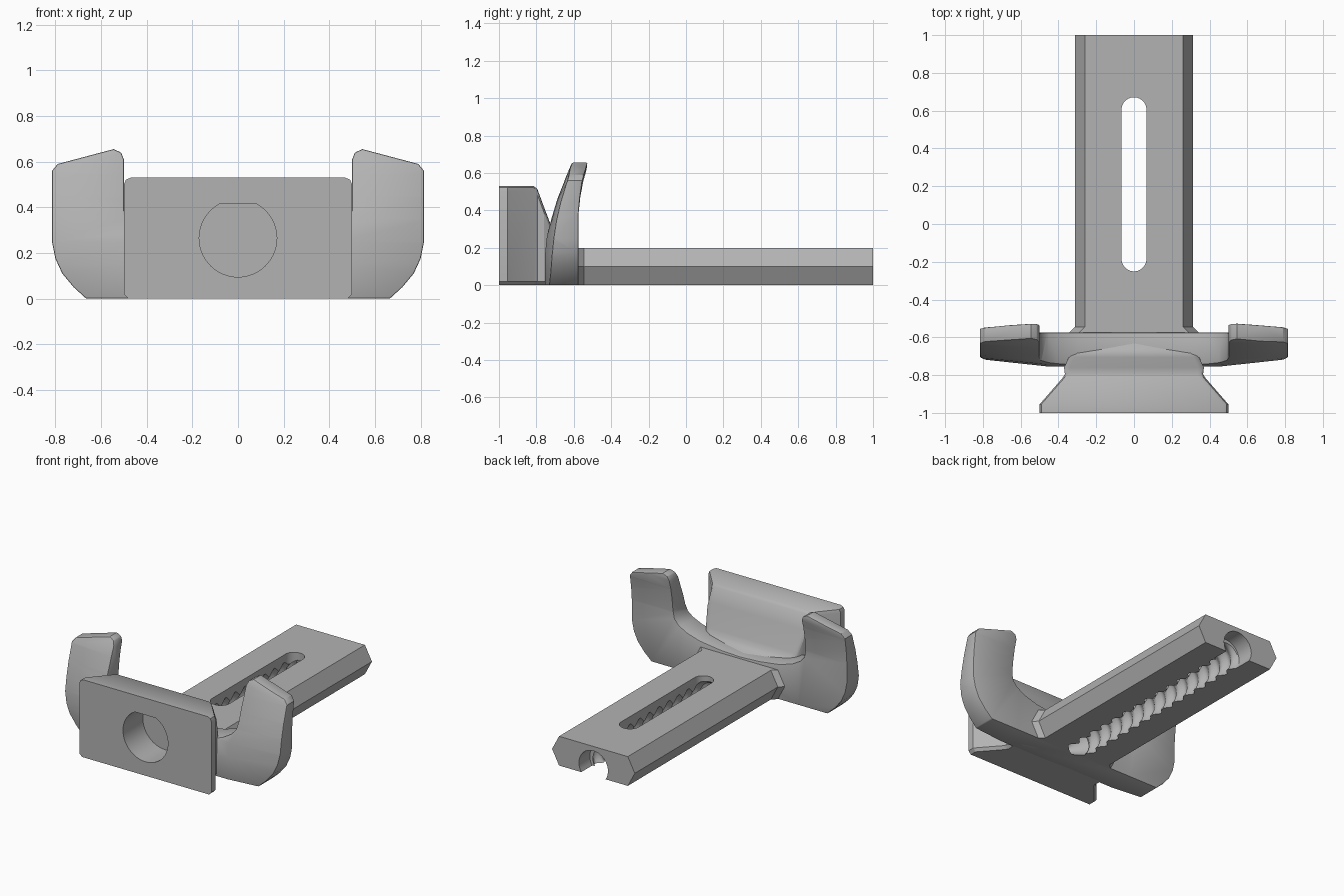
import bpy, bmesh, math
from mathutils import Vector

cube = bpy.data.objects.get("Cube")
if cube:
    bpy.data.objects.remove(cube)

grey = bpy.data.materials.new("plain grey")
grey.use_nodes = True
COLOUR = (0.45, 0.45, 0.45, 1)
grey.diffuse_color = COLOUR
grey.node_tree.nodes["Principled BSDF"].inputs["Base Color"].default_value = COLOUR


def loft(name, sections):
    """Solid skinned through matching closed sections, capped at both ends."""
    bm = bmesh.new()
    rings = [[bm.verts.new(p) for p in s] for s in sections]
    n = len(rings[0])
    for a, b in zip(rings, rings[1:]):
        for i in range(n):
            j = (i + 1) % n
            bm.faces.new((a[i], a[j], b[j], b[i]))
    bm.faces.new(rings[0])
    bm.faces.new(rings[-1])
    bmesh.ops.recalc_face_normals(bm, faces=bm.faces)
    mesh = bpy.data.meshes.new(name)
    bm.to_mesh(mesh)
    bm.free()
    ob = bpy.data.objects.new(name, mesh)
    bpy.context.collection.objects.link(ob)
    mesh.materials.append(grey)
    return ob


def apply(ob, kind, **settings):
    mod = ob.modifiers.new(kind.lower(), kind)
    for key, value in settings.items():
        setattr(mod, key, value)
    bpy.context.view_layer.objects.active = ob
    bpy.ops.object.modifier_apply(modifier=mod.name)


def combine(ob, other, operation="DIFFERENCE"):
    apply(ob, "BOOLEAN", object=other, operation=operation, solver="EXACT")


def at_y(points, y):
    return [Vector((x, y, z)) for x, z in points]


# Jaw plate: front outline with two wings and a low saddle between them
half = [(0.15, 0.22), (0.3, 0.24), (0.4, 0.27), (0.46, 0.305), (0.49, 0.34),
        (0.5, 0.39), (0.5, 0.61), (0.512, 0.64), (0.545, 0.655),
        (0.79, 0.59), (0.815, 0.56), (0.815, 0.25), (0.80, 0.175),
        (0.77, 0.11), (0.72, 0.05), (0.665, 0)]
outline = [(0, 0.213)] + half + [(-x, z) for x, z in reversed(half)]
jaw_plate = loft("jaw_plate", [at_y(outline, -0.9), at_y(outline, -0.4)])

# Curved side profile that leans the wings back and thins them outward
profile = [(-0.755, -0.1), (-0.755, 0.15), (-0.745, 0.25), (-0.725, 0.35),
           (-0.695, 0.45), (-0.655, 0.55), (-0.6, 0.68),
           (-0.52, 0.68), (-0.53, 0.62), (-0.55, 0.55), (-0.565, 0.47),
           (-0.575, 0.38), (-0.575, -0.1)]
BACK = -0.575
envelope = loft("envelope", [
    [Vector((x, BACK + (y - BACK) * s, z)) for y, z in profile]
    for x, s in ((-0.85, 0.76), (-0.45, 1), (0.45, 1), (0.85, 0.76))])
combine(jaw_plate, envelope, "INTERSECT")
apply(jaw_plate, "BEVEL", width=0.022, segments=2, limit_method="ANGLE",
      angle_limit=math.radians(42), use_clamp_overlap=True)


# Front block: rounded rectangle tapering to a neck that runs into the saddle
def block_section(y, w, top):
    r, c = 0.03, 0.02
    side = [(w - c, 0), (w, c), (w, top - r), (w - r * 0.3, top - r * 0.3),
            (w - r, top)]
    return at_y(side + [(-x, z) for x, z in reversed(side)], y)


front_block = loft("front_block", [block_section(*s) for s in (
    (-1, 0.5, 0.53), (-0.955, 0.5, 0.53), (-0.815, 0.378, 0.53),
    (-0.795, 0.366, 0.515), (-0.76, 0.37, 0.42), (-0.705, 0.345, 0.275),
    (-0.69, 0.335, 0.245), (-0.66, 0.32, 0.22), (-0.6, 0.31, 0.205))])

# Round blind socket with a flat top
socket = []
for i in range(64):
    a = math.tau * i / 64
    socket.append((0.17 * math.cos(a), min(0.265 + 0.17 * math.sin(a), 0.415)))
socket_cutter = loft("socket_cutter", [at_y(socket, -1.1), at_y(socket, -0.785)])
combine(front_block, socket_cutter)


# Rail: six-sided bar, slightly flared where it meets the plate
def rail_section(y, flare):
    w, t = 0.313 + flare, 0.26 + flare
    return at_y([(-t, 0), (t, 0), (w, 0.1), (t, 0.2), (-t, 0.2), (-w, 0.1)], y)


rail = loft("rail", [rail_section(*s) for s in (
    (-0.6, 0.035), (-0.578, 0.035), (-0.545, 0), (1, 0))])

# Threaded bore open along the underside, with a smooth mouth and a cone tip
PITCH, STEPS, SIDES = 0.105, 10, 32
START, MOUTH = -0.55, 0.88


def bore_ring(y, radius):
    ring = []
    for i in range(SIDES):
        a = math.tau * i / SIDES
        r = radius(a)
        ring.append(Vector((r * math.cos(a), y, 0.06 + r * math.sin(a))))
    return ring


def thread_radius(y):
    def radius(a):
        phase = (y / PITCH + a / math.tau) % 1
        return 0.084 + 0.026 * min(1, max(0, 3 * abs(phase - 0.5) - 0.25))
    return radius


bore = [bore_ring(-0.68, lambda a: 0.01)]
count = round((MOUTH - START) / PITCH * STEPS)
for k in range(count + 1):
    y = START + (MOUTH - START) * k / count
    bore.append(bore_ring(y, thread_radius(y)))
bore += [bore_ring(y, lambda a: 0.11) for y in (MOUTH + 0.002, 1.1)]
bore_cutter = loft("bore_cutter", bore)
for part in (rail, jaw_plate, front_block):
    combine(part, bore_cutter)

# Long round-ended slot through the rail
slot = []
for i in range(32):
    a = math.tau * (i + 0.5) / 32
    end = 0.605 if math.sin(a) > 0 else -0.185
    slot.append((0.066 * math.cos(a), end + 0.066 * math.sin(a)))
slot_cutter = loft("slot_cutter", [[Vector((x, y, z)) for x, y in slot]
                                   for z in (-0.1, 0.3)])
combine(rail, slot_cutter)

for helper in (envelope, socket_cutter, bore_cutter, slot_cutter):
    bpy.data.objects.remove(helper)

# Smooth the curved surfaces and keep the edges crisp
for part in (jaw_plate, front_block, rail):
    bpy.ops.object.select_all(action="DESELECT")
    part.select_set(True)
    bpy.context.view_layer.objects.active = part
    bpy.ops.object.shade_smooth_by_angle(angle=math.radians(30))
